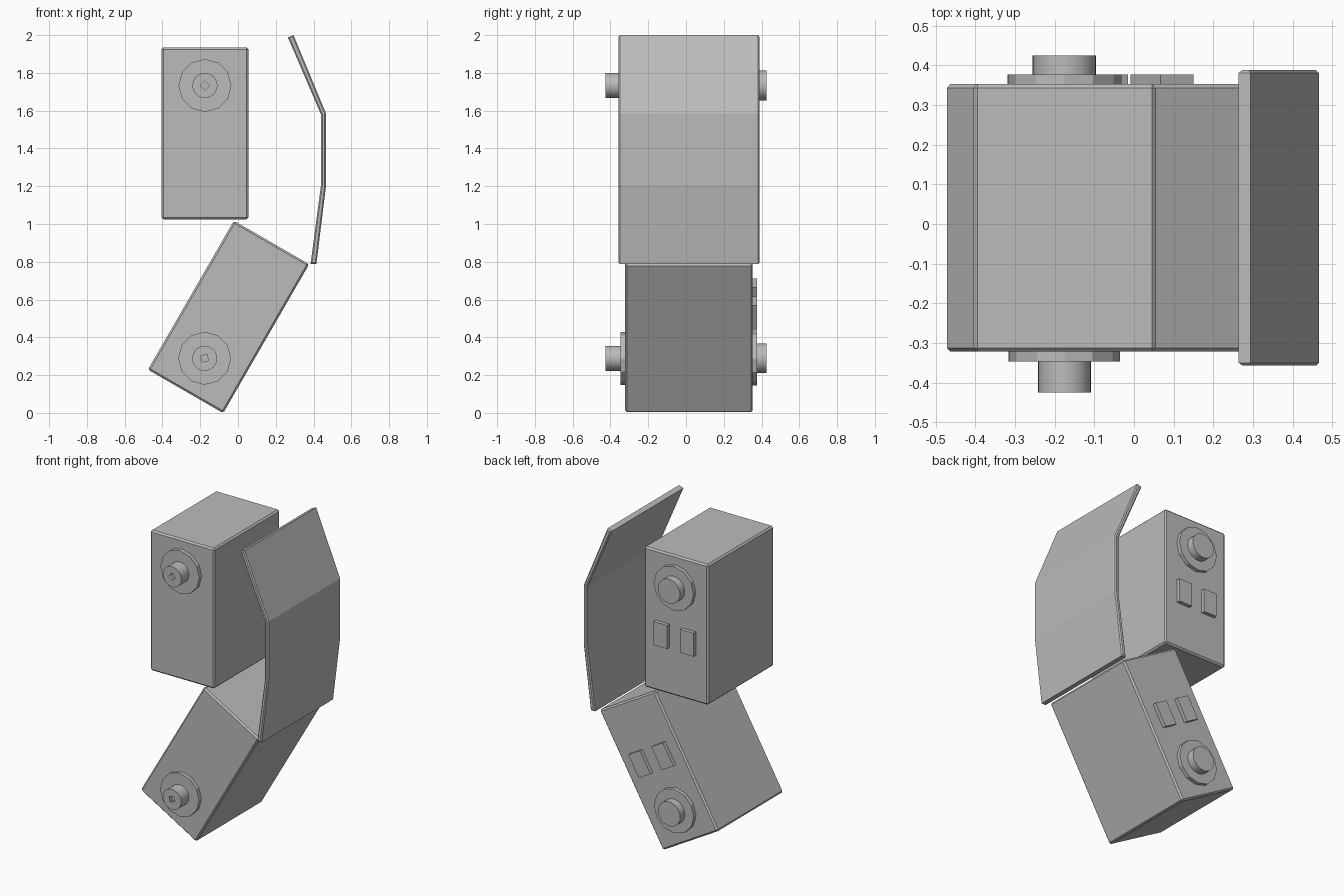
import bpy, bmesh
from math import radians
from mathutils import Matrix

cube = bpy.data.objects.get("Cube")
if cube:
    bpy.data.objects.remove(cube, do_unlink=True)

grey = bpy.data.materials.new("plain_grey")
grey.use_nodes = True
grey.diffuse_color = (0.5, 0.5, 0.5, 1)
grey.node_tree.nodes["Principled BSDF"].inputs["Base Color"].default_value = (0.5, 0.5, 0.5, 1)

FRONT, BACK = -0.322, 0.353   # front and back faces of both housings


def finish(bm, name, frame, bevel=0, smooth=False):
    """Turn a bmesh into a named object placed in its housing's frame."""
    bmesh.ops.recalc_face_normals(bm, faces=bm.faces)
    if bevel:
        bmesh.ops.bevel(bm, geom=bm.edges[:], offset=bevel, segments=1, affect='EDGES')
    mesh = bpy.data.meshes.new(name)
    bm.to_mesh(mesh)
    bm.free()
    mesh.materials.append(grey)
    obj = bpy.data.objects.new(name, mesh)
    bpy.context.collection.objects.link(obj)
    obj.matrix_world = frame
    if smooth:
        bpy.ops.object.select_all(action='DESELECT')
        obj.select_set(True)
        bpy.context.view_layer.objects.active = obj
        bpy.ops.object.shade_smooth_by_angle(angle=radians(28))
    return obj


def block(name, frame, xs, ys, zs, bevel=0):
    bm = bmesh.new()
    bmesh.ops.create_cube(bm, size=1)
    for v in bm.verts:
        v.co = [(lo + hi) / 2 + c * (hi - lo) for c, (lo, hi) in zip(v.co, (xs, ys, zs))]
    return finish(bm, name, frame, bevel)


def disc(name, frame, radius, y0, y1, z, sides, smooth=False):
    """Cylinder lying along y."""
    bm = bmesh.new()
    place = Matrix.Translation((0, (y0 + y1) / 2, z)) @ Matrix.Rotation(radians(90), 4, 'X')
    bmesh.ops.create_cone(bm, cap_ends=True, segments=sides, radius1=radius,
                          radius2=radius, depth=abs(y1 - y0), matrix=place)
    return finish(bm, name, frame, smooth=smooth)


def housing(label, frame, end):
    """Bevelled box with a pivot near one end; end is +1 for top, -1 for bottom."""
    block(label + "_housing", frame, (-0.23, 0.23), (FRONT, BACK), (-0.455, 0.455), 0.01)
    z = end * 0.253
    # front pivot with a square socket in its end
    disc(label + "_front_washer", frame, 0.14, FRONT - 0.024, FRONT + 0.02, z, 12)
    axle = disc(label + "_front_axle", frame, 0.066, -0.425, FRONT, z, 32, True)
    socket = disc(label + "_socket_cutter", frame, 0.024, -0.45, -0.405, z, 4)
    socket.hide_render = True
    socket.hide_viewport = True
    cut = axle.modifiers.new("socket", 'BOOLEAN')
    cut.operation, cut.object, cut.solver = 'DIFFERENCE', socket, 'EXACT'
    # back pivot
    disc(label + "_back_washer", frame, 0.143, BACK - 0.02, BACK + 0.024, z, 12)
    disc(label + "_back_axle", frame, 0.079, BACK, 0.425, z, 32, True)
    # pair of raised plates beside the back pivot
    for side, word in ((1, "left"), (-1, "right")):
        block(f"{label}_{word}_plate", frame, sorted((side * 0.047, side * 0.143)),
              (BACK - 0.01, BACK + 0.024), sorted((0, -end * 0.152)))


housing("upper", Matrix.Translation((-0.175, 0, 1.48)), 1)
housing("lower", Matrix.Translation((-0.05, 0, 0.508)) @ Matrix.Rotation(radians(30), 4, 'Y'), -1)

# bent guard panel, extruded along y from its side profile
outer = [(0.294, 2.0), (0.466, 1.585), (0.466, 1.203), (0.415, 0.788)]
inner = [(0.384, 0.788), (0.44, 1.21), (0.44, 1.578), (0.264, 1.988)]
bm = bmesh.new()
face = bm.faces.new([bm.verts.new((x, -0.357, z)) for x, z in outer + inner])
ext = bmesh.ops.extrude_face_region(bm, geom=[face])
moved = [v for v in ext["geom"] if isinstance(v, bmesh.types.BMVert)]
bmesh.ops.translate(bm, verts=moved, vec=(0, 0.745, 0))
bmesh.ops.recalc_face_normals(bm, faces=bm.faces)
rim = [e for e in bm.edges if abs(e.verts[0].co.y - e.verts[1].co.y) < 0.001]
bmesh.ops.bevel(bm, geom=rim, offset=0.007, segments=1, affect='EDGES')
finish(bm, "guard_panel", Matrix.Identity(4))
